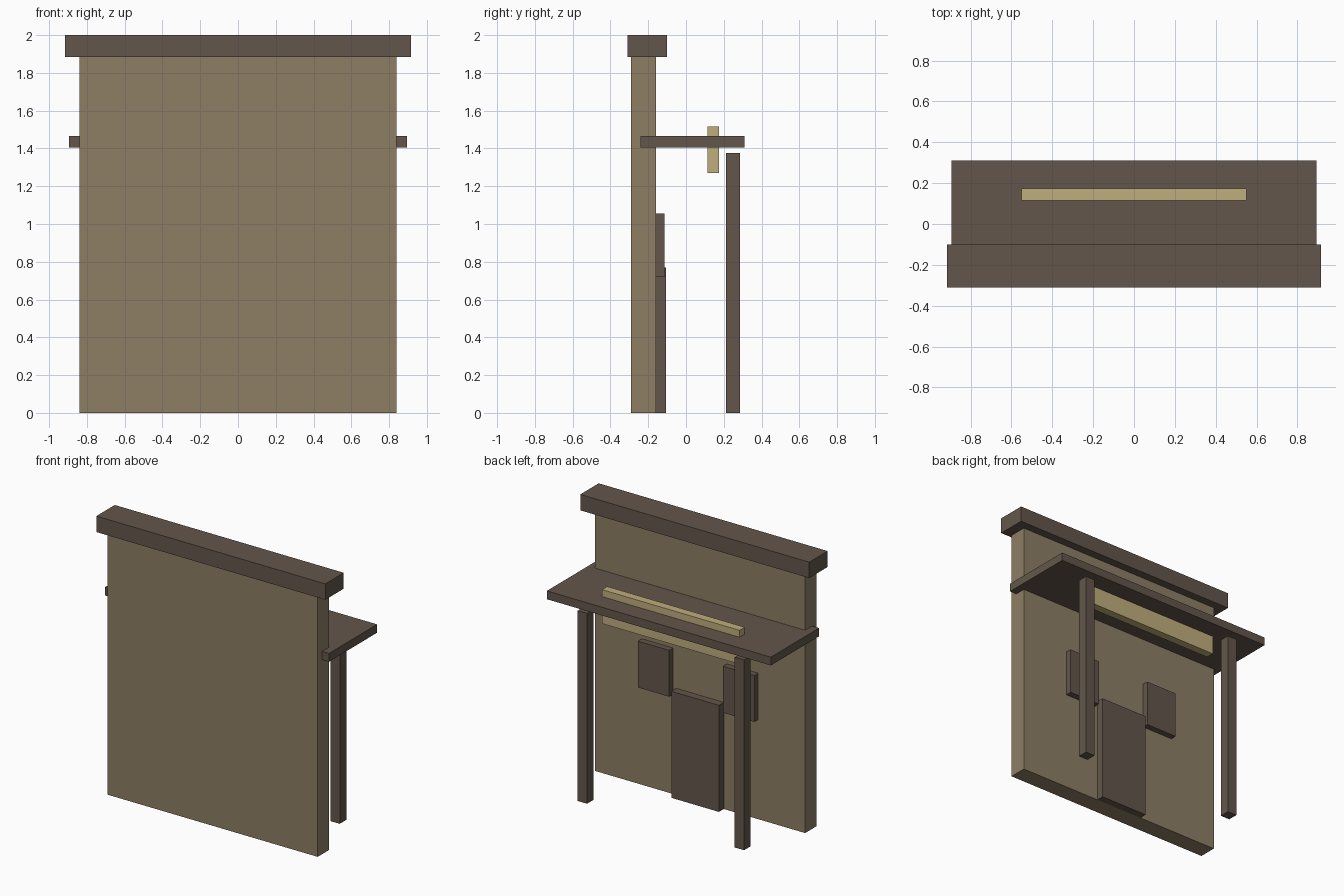
import bpy

cube = bpy.data.objects.get("Cube")
if cube:
    bpy.data.objects.remove(cube, do_unlink=True)


def make_material(name, rgb):
    mat = bpy.data.materials.new(name)
    mat.use_nodes = True
    mat.diffuse_color = (*rgb, 1)
    bsdf = next(n for n in mat.node_tree.nodes if n.type == 'BSDF_PRINCIPLED')
    bsdf.inputs["Base Color"].default_value = (*rgb, 1)
    return mat


plaster = make_material("tan plaster", (0.27, 0.21, 0.13))
timber = make_material("dark timber", (0.123, 0.094, 0.07))
sign_paint = make_material("pale yellow", (0.52, 0.42, 0.2))


def box(name, xs, ys, zs, mat):
    """Axis-aligned box from its lower and upper limits."""
    limits = (xs, ys, zs)
    centre = [(a + b) / 2 for a, b in limits]
    bpy.ops.mesh.primitive_cube_add(size=1, location=centre)
    obj = bpy.context.object
    obj.name = name
    obj.scale = [b - a for a, b in limits]
    bpy.ops.object.transform_apply(location=False, rotation=False, scale=True)
    obj.data.materials.append(mat)
    return obj


# Facade wall and its top beam
box("facade_wall", (-0.84, 0.84), (-0.29, -0.16), (0, 1.9), plaster)
box("cornice", (-0.915, 0.915), (-0.31, -0.10), (1.885, 2), timber)

# Porch roof and the sign board passing through it
box("porch_roof", (-0.895, 0.895), (-0.24, 0.31), (1.405, 1.465), timber)
box("sign_board", (-0.55, 0.55), (0.115, 0.175), (1.27, 1.515), sign_paint)

# Door
box("door", (-0.19, 0.19), (-0.17, -0.105), (0, 0.77), timber)

# Mirrored posts and shutters
for side, s in (("left", 1), ("right", -1)):
    box(f"{side}_post", sorted((s * 0.59, s * 0.665)), (0.212, 0.287), (0, 1.375), timber)
    box(f"{side}_shutter", sorted((s * 0.215, s * 0.465)), (-0.17, -0.115), (0.72, 1.055), timber)
